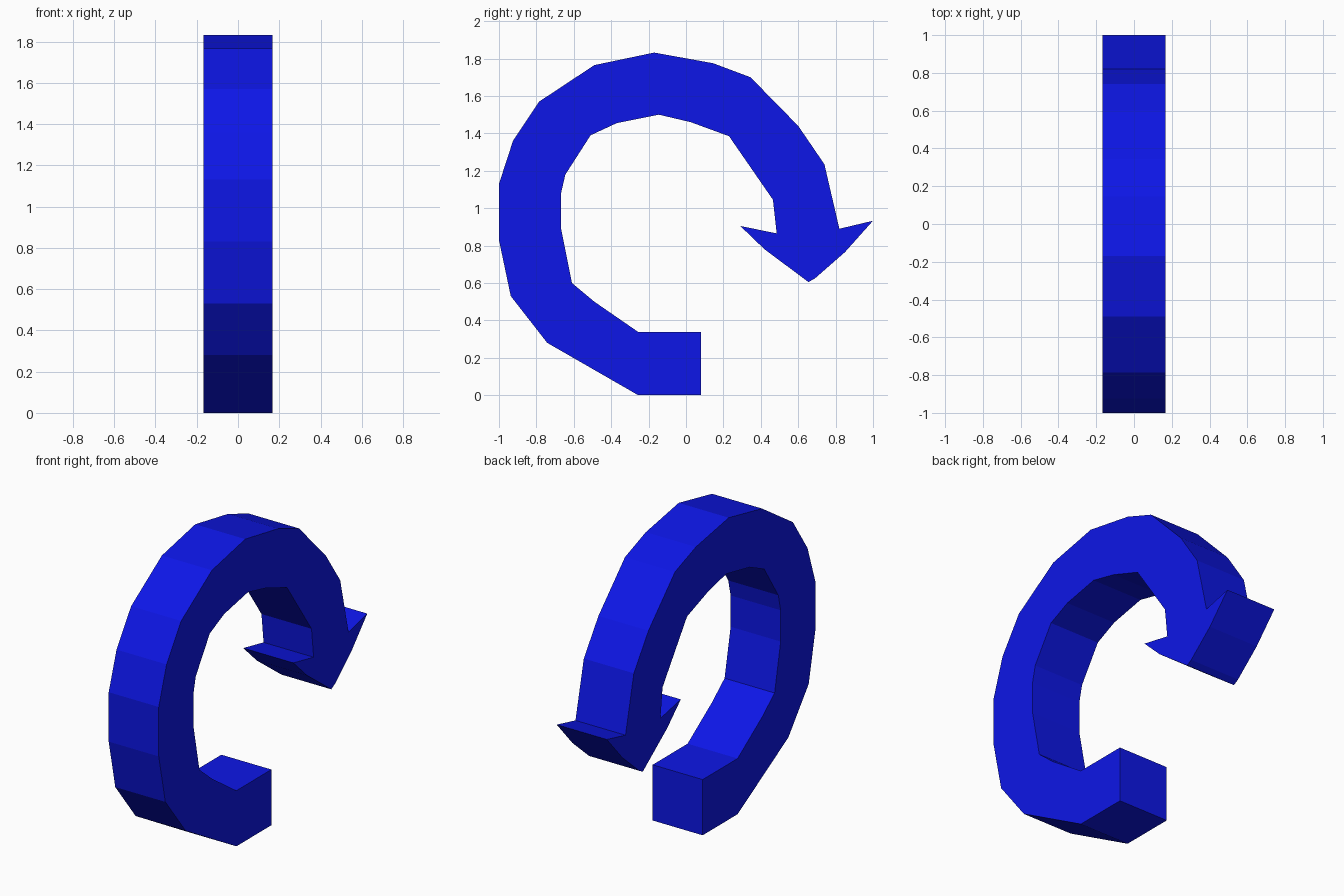
import bpy, bmesh
from mathutils import Vector

if "Cube" in bpy.data.objects:
    bpy.data.objects.remove(bpy.data.objects["Cube"])

HALF = 0.168  # half thickness along x

# Side profile in (y, z): outer arc, arrowhead, inner arc
outer = [(0.08, 0), (-0.255, 0), (-0.742, 0.28), (-0.937, 0.53), (-1, 0.83),
         (-1, 1.13), (-0.925, 1.36), (-0.785, 1.57), (-0.49, 1.765),
         (-0.17, 1.832), (0.145, 1.775), (0.345, 1.70), (0.60, 1.44),
         (0.74, 1.235)]
head = [(0.82, 0.89), (1, 0.933), (0.85, 0.765), (0.69, 0.625),
        (0.655, 0.605), (0.42, 0.78), (0.29, 0.905), (0.485, 0.865)]
inner = [(0.465, 1.045), (0.23, 1.385), (0.025, 1.46), (-0.145, 1.50),
         (-0.37, 1.455), (-0.51, 1.39), (-0.645, 1.18), (-0.668, 1.08),
         (-0.668, 0.89), (-0.61, 0.60), (-0.49, 0.50), (-0.255, 0.338),
         (0.08, 0.338)]

# Extrude the profile across the thickness
bm = bmesh.new()
face = bm.faces.new([bm.verts.new((-HALF, y, z)) for y, z in outer + head + inner])
ext = bmesh.ops.extrude_face_region(bm, geom=[face], use_keep_orig=True)
moved = [g for g in ext["geom"] if isinstance(g, bmesh.types.BMVert)]
bmesh.ops.translate(bm, verts=moved, vec=Vector((2 * HALF, 0, 0)))
bmesh.ops.recalc_face_normals(bm, faces=bm.faces)

mesh = bpy.data.meshes.new("curved_arrow")
bm.to_mesh(mesh)
bm.free()
arrow = bpy.data.objects.new("curved_arrow", mesh)
bpy.context.collection.objects.link(arrow)

# Blue material
blue = bpy.data.materials.new("blue")
blue.diffuse_color = (0.004, 0.008, 0.8, 1)
blue.use_nodes = True
blue.node_tree.nodes["Principled BSDF"].inputs["Base Color"].default_value = blue.diffuse_color
mesh.materials.append(blue)
